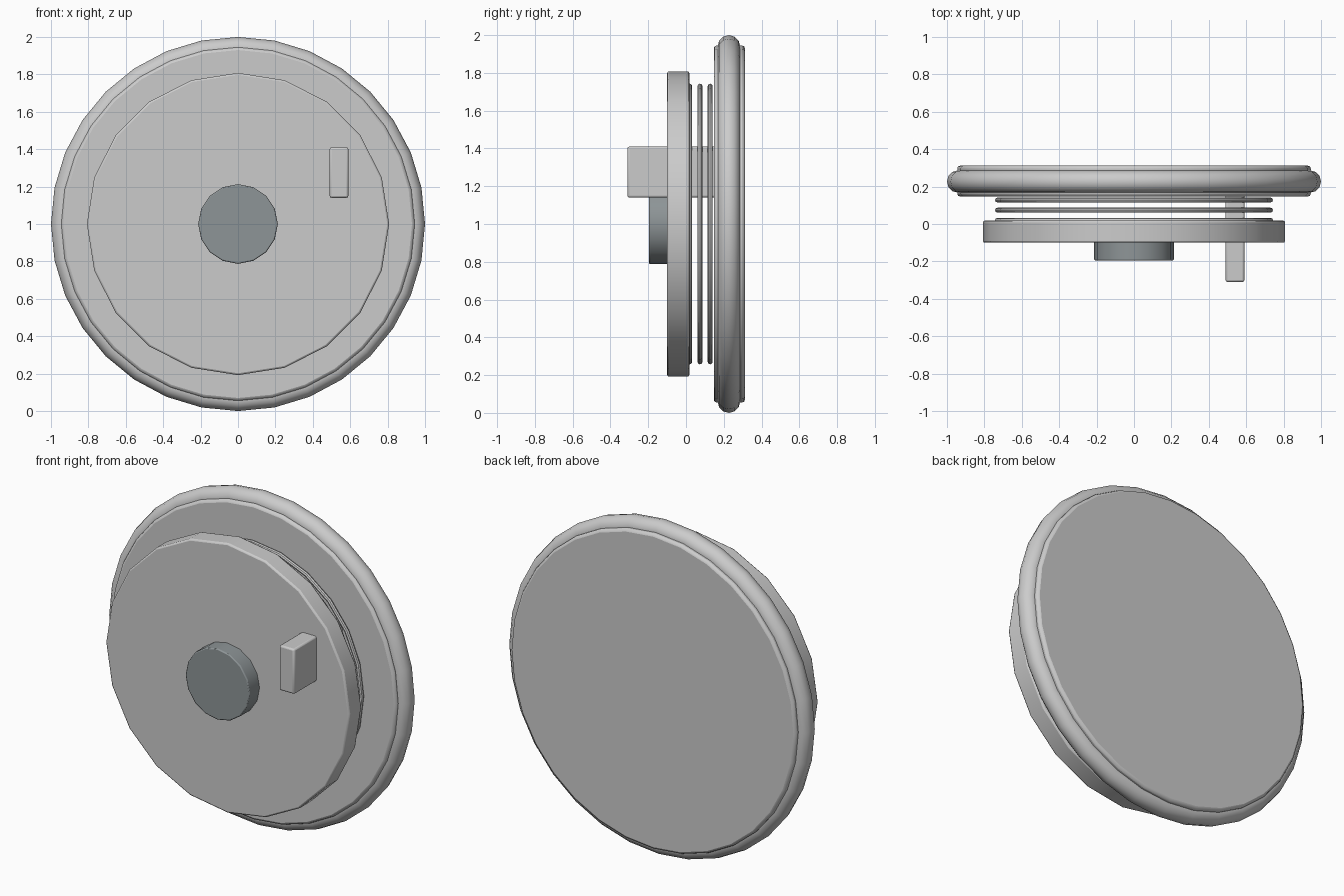
import bpy, math

if "Cube" in bpy.data.objects:
    bpy.data.objects.remove(bpy.data.objects["Cube"])

CZ = 1.0  # height of the shared axis, which runs along y


def finish(ob, name, bevel=0.0, segments=2):
    ob.name = name
    bpy.ops.object.transform_apply(location=False, rotation=True, scale=True)
    if bevel:
        m = ob.modifiers.new("edge_round", 'BEVEL')
        m.width, m.segments = bevel, segments
        m.limit_method, m.angle_limit = 'ANGLE', math.radians(40)
    bpy.ops.object.shade_smooth_by_angle(angle=math.radians(35))
    return ob


def disc(name, radius, y0, y1, sides, bevel):
    bpy.ops.mesh.primitive_cylinder_add(
        vertices=sides, radius=radius, depth=y1 - y0,
        location=(0, (y0 + y1) / 2, CZ), rotation=(math.pi / 2, 0, 0))
    return finish(bpy.context.object, name, bevel)


def ring(name, major, minor, y, sides, minor_sides):
    bpy.ops.mesh.primitive_torus_add(
        major_radius=major, minor_radius=minor, major_segments=sides,
        minor_segments=minor_sides, location=(0, y, CZ),
        rotation=(math.pi / 2, 0, 0))
    return finish(bpy.context.object, name)


# Large back plate and its rounded rim
disc("back_plate", 0.945, 0.147, 0.312, 32, 0.015)
ring("rim", 0.94, 0.06, 0.227, 32, 12)

# Smaller front plate
disc("front_plate", 0.808, -0.10, 0.018, 20, 0.01)

# Spring coils between the plates
for i in range(3):
    ring(f"spring_coil_{i + 1}", 0.73, 0.013, 0.02 + i * 0.054, 24, 8)

# Dark central knob
knob = disc("knob", 0.213, -0.195, -0.09, 16, 0.006)
mat = bpy.data.materials.new("dark_grey")
mat.diffuse_color = (0.27, 0.30, 0.31, 1)
mat.use_nodes = True
mat.node_tree.nodes["Principled BSDF"].inputs["Base Color"].default_value = mat.diffuse_color
knob.data.materials.append(mat)

# Guide peg passing through the front plate
bpy.ops.mesh.primitive_cube_add(size=1, location=(0.54, -0.075, 1.275))
bpy.context.object.scale = (0.10, 0.47, 0.27)
finish(bpy.context.object, "guide_peg", 0.01)
